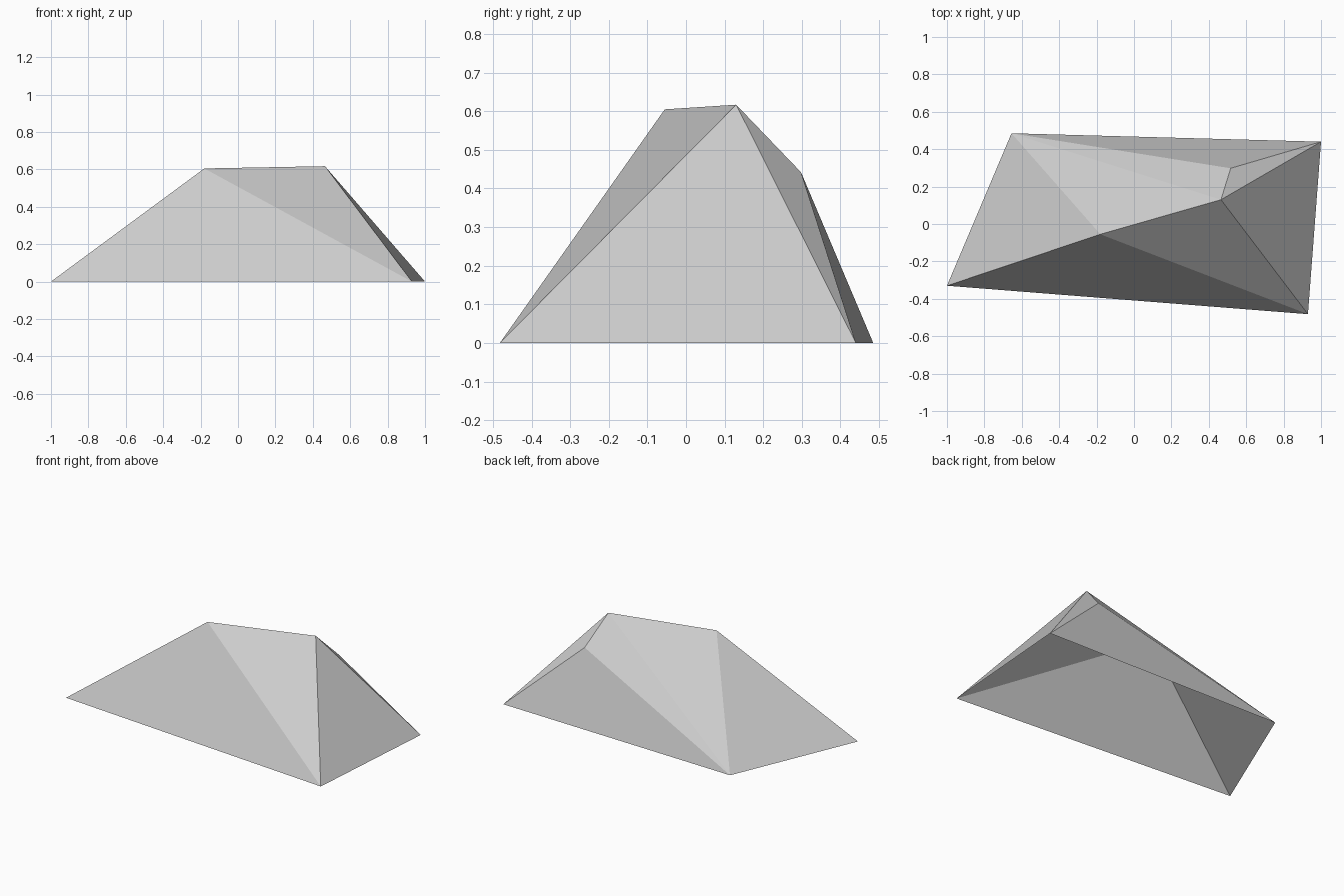
import bpy
import bmesh

if "Cube" in bpy.data.objects:
    bpy.data.objects.remove(bpy.data.objects["Cube"])

# Single flat stone colour
stone = bpy.data.materials.new("stone_grey")
stone.diffuse_color = (0.6, 0.6, 0.6, 1.0)
stone.use_nodes = True
stone.node_tree.nodes["Principled BSDF"].inputs["Base Color"].default_value = stone.diffuse_color

# Ground outline, and the crest line from the left peak to the rear shoulder
ground = [(-1.0, -0.33, 0), (0.93, -0.482, 0), (1.0, 0.44, 0), (-0.655, 0.485, 0)]
crest = [(-0.18, -0.055, 0.605), (0.465, 0.13, 0.617), (0.517, 0.298, 0.442)]

bm = bmesh.new()
front_left, front_right, back_right, back_left = [bm.verts.new(p) for p in ground]
left_peak, right_peak, shoulder = [bm.verts.new(p) for p in crest]

# Faceted sides, wound outward; the underside stays open
for facet in (
    (front_left, front_right, left_peak),
    (front_right, right_peak, left_peak),
    (front_right, back_right, right_peak),
    (back_right, shoulder, right_peak),
    (back_right, back_left, shoulder),
    (back_left, right_peak, shoulder),
    (back_left, left_peak, right_peak),
    (back_left, front_left, left_peak),
):
    bm.faces.new(facet)

mesh = bpy.data.meshes.new("rock")
bm.to_mesh(mesh)
bm.free()
mesh.materials.append(stone)
bpy.context.collection.objects.link(bpy.data.objects.new("rock", mesh))
